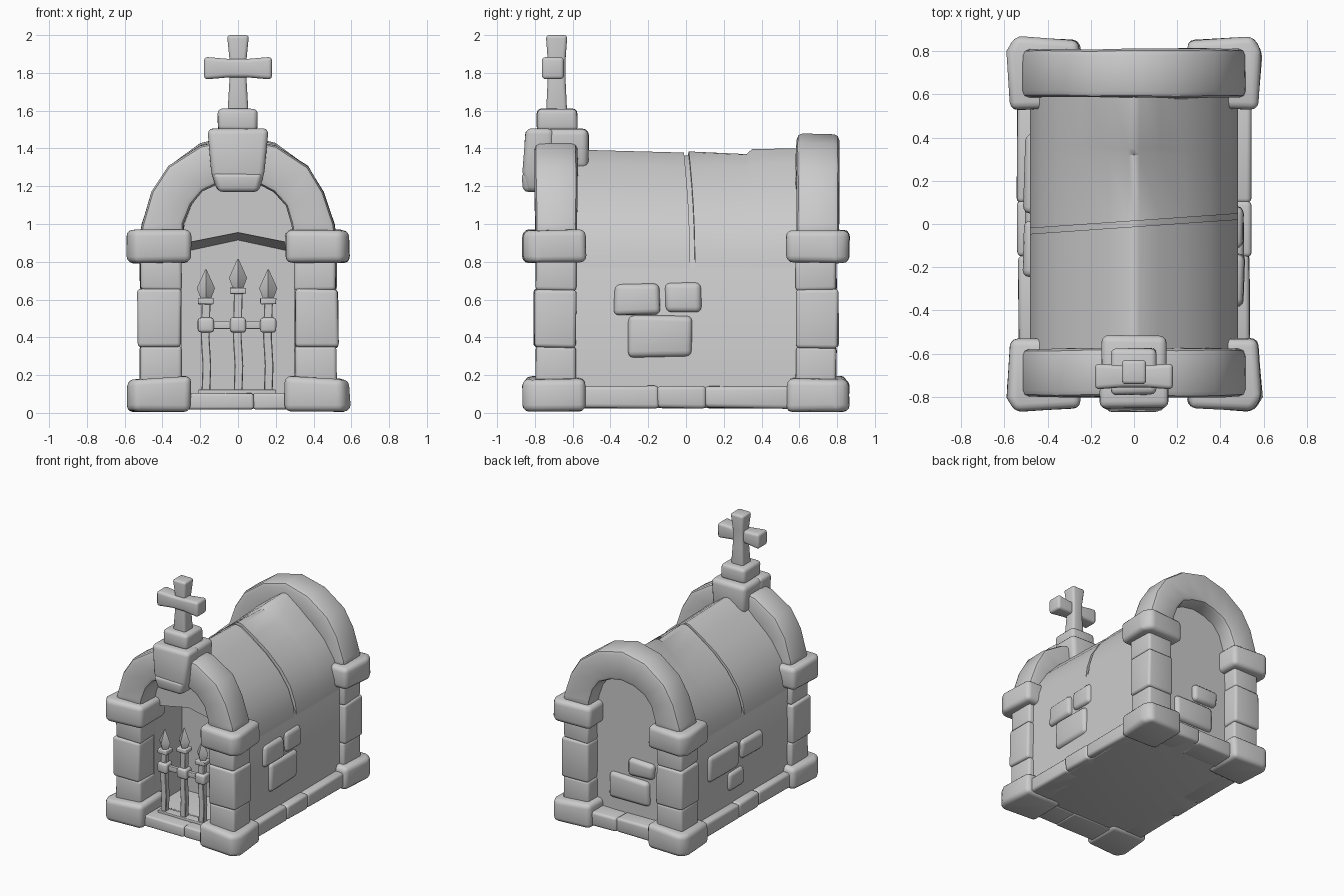
import bpy, bmesh, math, random
from mathutils import Vector

if "Cube" in bpy.data.objects:
    bpy.data.objects.remove(bpy.data.objects["Cube"])

random.seed(4)
stone = bpy.data.materials.new("grey_stone")
stone.diffuse_color = (0.6, 0.6, 0.6, 1)
stone.use_nodes = True
stone.node_tree.nodes["Principled BSDF"].inputs["Base Color"].default_value = stone.diffuse_color


def loft(name, rings, bevel=0.0, jitter=0.0, segs=3, crease=0.6):
    """Closed solid through a list of equal-length rings, with worn edges."""
    bm = bmesh.new()
    rows = []
    for ring in rings:
        rows.append([bm.verts.new(Vector(p) + Vector([random.uniform(-jitter, jitter) for _ in range(3)]))
                     for p in ring])
    n = len(rows[0])
    for a, b in zip(rows, rows[1:]):
        for i in range(n):
            bm.faces.new((a[i], a[(i + 1) % n], b[(i + 1) % n], b[i]))
    bm.faces.new(rows[0][::-1])
    bm.faces.new(rows[-1])
    bmesh.ops.recalc_face_normals(bm, faces=bm.faces)
    if bevel:
        sharp = [e for e in bm.edges if e.calc_face_angle(0) > crease]
        bmesh.ops.bevel(bm, geom=sharp, offset=bevel, segments=segs, profile=0.5,
                        affect='EDGES', clamp_overlap=True)
    me = bpy.data.meshes.new(name)
    bm.to_mesh(me)
    bm.free()
    me.materials.append(stone)
    ob = bpy.data.objects.new(name, me)
    bpy.context.collection.objects.link(ob)
    bpy.ops.object.select_all(action='DESELECT')
    ob.select_set(True)
    bpy.context.view_layer.objects.active = ob
    bpy.ops.object.shade_smooth_by_angle(angle=math.radians(38))
    return ob


def rect(x0, x1, y0, y1, z):
    return [(x0, y0, z), (x1, y0, z), (x1, y1, z), (x0, y1, z)]


def block(name, x, y, z, bevel=0.02, jitter=0.005):
    x, y = sorted(x), sorted(y)
    return loft(name, [rect(*x, *y, z[0]), rect(*x, *y, z[1])], bevel, jitter)


def corner_stone(name, s, f, z0, z1, tilt):
    """Foot or capital with its outer corner worn away; the inner end is a little taller."""
    plan = [(0.25, 0.535), (0.57, 0.53), (0.592, 0.80), (0.55, 0.868), (0.25, 0.85)]
    ring = [(s * x, f * y, tilt * (0.42 - x) / 0.17) for x, y in plan]
    return loft(name, [[(x, y, z0) for x, y, t in ring], [(x, y, z1 + t) for x, y, t in ring]], 0.034, 0.005)


# Vault outline: gently bowed sides rising to a ridge
half = [(0.48, 0.77), (0.468, 0.86), (0.428, 0.98), (0.35, 1.1), (0.24, 1.215), (0.12, 1.308), (0.025, 1.376), (0, 1.382)]
vault = half + [(-x, z) for x, z in half[-2::-1]]
under = [(x * 0.96, z if z < 0.8 else z - 0.02) for x, z in vault]

# Body: solid rear part and front part wrapped around the pointed doorway
outline = [(0.48, 0.03), (0.48, 0.77)] + under[1:-1] + [(-0.48, 0.77), (-0.48, 0.03)]
loft("body_rear", [[(x, y, z) for x, z in outline] for y in (-0.27, 0.68)])
loft("body_front", [[(x, y, z) for x, z in outline + [(-0.3, 0.03), (-0.3, side), (0, top), (0.3, side), (0.3, 0.03)]]
                    for y, side, top in ((-0.62, 0.895, 0.955), (-0.27, 0.85, 0.915))])

# Wall fillers that close the space inside each arch
for y0, y1, tag in ((-0.62, -0.585, "front"), (0.6, 0.68, "back")):
    ts = [math.radians(12 * k) for k in range(16)]
    ring = [(0.4 * math.cos(t), 0.97 + 0.36 * math.sin(t)) for t in ts]
    loft("arch_filler_" + tag, [[(x, y, z) for x, z in ring] for y in (y0, y1)])


# Roof shells, separated by a slanting crack; the rear one has a step in its ridge
def roof_ring(y, slant=0.0, lift=0.0, ridge=0.0):
    pts = [(x, z + lift * (z > 0.8) + ridge * max(0, 1 - abs(x) / 0.16)) for x, z in vault]
    return [(x, y + slant * x, z) for x, z in pts + under[::-1]]


loft("roof_front", [roof_ring(-0.6, 0, 0.012), roof_ring(-0.012, 0.07, -0.004)])
loft("roof_back", [roof_ring(0.014, 0.07, 0.002), roof_ring(0.32, 0, 0.0, -0.012),
                   roof_ring(0.35, 0, 0.004, 0.01), roof_ring(0.65, 0, 0.02)])

# Floor slab and plinth stones
block("floor_slab", (-0.5, 0.5), (-0.76, 0.76), (0.025, 0.1), 0.01, 0)
block("door_step_left", (-0.3, 0.085), (-0.8, -0.58), (0.02, 0.105), 0.015, 0.003)
block("door_step_right", (0.08, 0.3), (-0.795, -0.58), (0.02, 0.105), 0.015, 0.003)
block("back_plinth_left", (-0.3, 0.052), (0.6, 0.80), (0.025, 0.14))
block("back_plinth_right", (0.048, 0.3), (0.6, 0.81), (0.025, 0.14))
for s, side in ((-1, "left"), (1, "right")):
    block(f"plinth_front_{side}", (s * 0.36, s * 0.535), (-0.56, -0.145), (0.025, 0.14), 0.022)
    block(f"plinth_back_{side}", (s * 0.36, s * 0.54), (-0.15, 0.11), (0.025, 0.142), 0.022)
    block(f"plinth_end_{side}", (s * 0.36, s * 0.54), (0.10, 0.56), (0.025, 0.14), 0.022)

# Corner pillars: foot, three shaft stones around a core, and capital
for s, side in ((-1, "left"), (1, "right")):
    for f, end in ((-1, "front"), (1, "back")):
        tag = f"{end}_{side}"
        corner_stone("foot_" + tag, s, f, 0.008, 0.185, 0.01)
        corner_stone("capital_" + tag, s, f, 0.795, 0.968, 0.0)
        block("pillar_core_" + tag, (s * 0.315, s * 0.505), (f * 0.59, f * 0.78), (0.1, 0.88), 0.012, 0)
        for i, (z0, z1, out) in enumerate(((0.15, 0.352, 0.52), (0.345, 0.655, 0.53), (0.648, 0.84, 0.52))):
            block(f"pillar_stone_{i}_" + tag, (s * 0.30, s * out), (f * 0.58, f * (out + 0.275)), (z0, z1), 0.02)


# Arches: one worn band of stone following a broken curve
def arch(name, y0, y1, lift):
    outer = [(0.52, 0.93), (0.51, 1.0), (0.455, 1.17), (0.37, 1.305), (0.2, 1.415 + lift * 0.6), (0, 1.455 + lift)]
    inside = [(0.292, 0.93), (0.285, 1.0), (0.25, 1.1), (0.19, 1.17), (0.1, 1.215), (0, 1.23)]
    outer += [(-x, z) for x, z in outer[-2::-1]]
    inside += [(-x, z) for x, z in inside[-2::-1]]
    loft(name, [[(a, y0, b), (a, y1, b), (c, y1, d), (c, y0, d)] for (a, b), (c, d) in zip(outer, inside)],
         0.03, 0.004, 2, 0.8)


arch("front_arch", -0.8, -0.575, 0.0)
arch("back_arch", 0.585, 0.81, 0.022)

# Keystone, its saddle, cap and the cross
loft("keystone", [rect(-0.11, 0.11, -0.845, -0.70, 1.17), rect(-0.14, 0.14, -0.865, -0.70, 1.28),
                  rect(-0.16, 0.16, -0.85, -0.70, 1.505)], 0.03, 0.003)
loft("keystone_lip", [rect(-0.105, 0.105, -0.862, -0.75, 1.17), rect(-0.135, 0.13, -0.872, -0.75, 1.27)], 0.025)
loft("keystone_saddle", [rect(-0.14, 0.14, -0.82, -0.515, 1.29), rect(-0.155, 0.155, -0.82, -0.515, 1.505)], 0.035, 0.003)
block("cross_cap", (-0.105, 0.105), (-0.79, -0.575), (1.49, 1.61), 0.026, 0.004)
loft("cross_upright", [rect(-w, w, -0.685 - d, -0.685 + d, z) for z, w, d in
                       ((1.58, 0.056, 0.056), (1.75, 0.046, 0.048), (1.88, 0.046, 0.048), (2.0, 0.058, 0.057))], 0.018)
loft("cross_arm", [[(x, -0.705 - d, 1.825 - h), (x, -0.705 + d, 1.825 - h), (x, -0.705 + d, 1.825 + h),
                    (x, -0.705 - d, 1.825 + h)] for x, h, d in
                   ((-0.18, 0.06, 0.06), (-0.05, 0.049, 0.05), (0.05, 0.049, 0.05), (0.18, 0.06, 0.06))], 0.02)

# Gate of three spear-topped bars
G = -0.67
block("gate_sill", (-0.21, 0.2), (G - 0.035, G + 0.035), (0.09, 0.125), 0.005, 0.002)
block("gate_rail", (-0.17, 0.16), (G - 0.014, G + 0.014), (0.445, 0.485), 0.004, 0)
for x, lift, tag in ((-0.17, 0, "left"), (0, 0.055, "middle"), (0.16, 0, "right")):
    bends = ((0.11, 0), (0.25, 0.005), (0.4, -0.004), (0.6 + lift, 0.002))
    loft("gate_bar_" + tag, [rect(x + b - 0.023, x + b + 0.023, G - 0.022, G + 0.022, z) for z, b in bends], 0.004, 0, 1)
    block("gate_knot_" + tag, (x - 0.042, x + 0.042), (G - 0.042, G + 0.042), (0.425, 0.505), 0.016, 0.002)
    block("gate_collar_" + tag, (x - 0.042, x + 0.042), (G - 0.04, G + 0.04), (0.575 + lift, 0.608 + lift), 0.006, 0.002)
    loft("gate_spike_" + tag, [[(x + r * dx, G + r * dy, z + lift) for dx, dy in ((1, 0), (0, 1), (-1, 0), (0, -1))]
                               for z, r in ((0.6, 0.026), (0.66, 0.048), (0.76, 0.003))])

# Raised stones on the side walls and the back wall
for y0, y1, z0, z1 in ((-0.38, -0.14, 0.52, 0.685), (-0.11, 0.085, 0.53, 0.695), (-0.31, 0.035, 0.295, 0.515)):
    block("right_wall_stone", (0.43, 0.508), (y0, y1), (z0, z1), 0.03, 0.008)
for y0, y1, z0, z1 in ((0.05, 0.42, 0.41, 0.61), (-0.24, 0.02, 0.44, 0.59), (-0.02, 0.17, 0.24, 0.39)):
    block("left_wall_stone", (-0.508, -0.43), (y0, y1), (z0, z1), 0.03, 0.008)
for x0, x1, z0, z1 in ((-0.16, 0.18, 0.24, 0.43), (-0.21, 0.01, 0.455, 0.585)):
    block("back_wall_stone", (x0, x1), (0.63, 0.715), (z0, z1), 0.03, 0.008)
